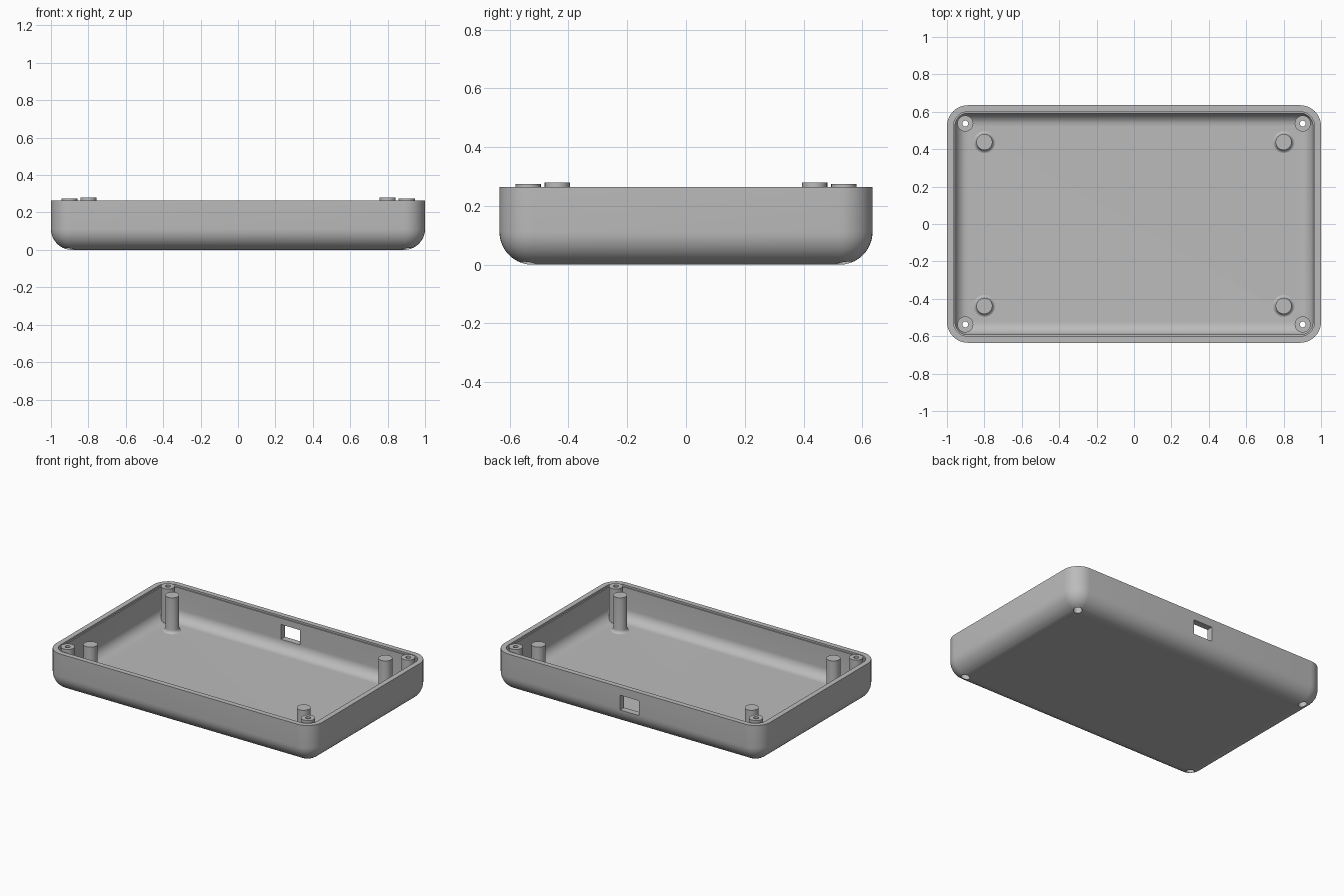
import bpy, bmesh, math

if "Cube" in bpy.data.objects:
    bpy.data.objects.remove(bpy.data.objects["Cube"], do_unlink=True)

HX, HY, TOP = 1.0, 0.635, 0.265     # half length, half width, rim height
R, WALL = 0.112, 0.043              # edge radius, wall thickness

grey = bpy.data.materials.new("plain grey")
grey.use_nodes = True
grey.diffuse_color = (0.5, 0.5, 0.5, 1)
grey.node_tree.nodes["Principled BSDF"].inputs["Base Color"].default_value = (0.5, 0.5, 0.5, 1)


def finish(bm, name):
    bmesh.ops.recalc_face_normals(bm, faces=bm.faces)
    me = bpy.data.meshes.new(name)
    bm.to_mesh(me)
    bm.free()
    me.materials.append(grey)
    ob = bpy.data.objects.new(name, me)
    bpy.context.collection.objects.link(ob)
    return ob


def loft(bm, loops):
    """Skin a stack of equal point loops and cap both ends."""
    rings = [[bm.verts.new(p) for p in loop] for loop in loops]
    n = len(rings[0])
    for a, b in zip(rings, rings[1:]):
        for i in range(n):
            bm.faces.new((a[i], a[(i + 1) % n], b[(i + 1) % n], b[i]))
    bm.faces.new(rings[0][::-1])
    bm.faces.new(rings[-1])


def rounded_rect(inset, z, seg=10):
    r = max(R - inset, 0.003)
    pts = []
    for k, (sx, sy) in enumerate(((1, 1), (-1, 1), (-1, -1), (1, -1))):
        for i in range(seg + 1):
            a = math.pi / 2 * (k + i / seg)
            pts.append((sx * (HX - inset - r) + r * math.cos(a),
                        sy * (HY - inset - r) + r * math.sin(a), z))
    return pts


def posts(bm, x, y, profile, n=24):
    """Turn a (radius, height) profile at all four mirrored positions."""
    for cx in (-x, x):
        for cy in (-y, y):
            loft(bm, [[(cx + r * math.cos(2 * math.pi * i / n),
                        cy + r * math.sin(2 * math.pi * i / n), z) for i in range(n)]
                      for r, z in profile])


# Tray shell: rounded outside, stepped rim, rounded inside
arc = [math.pi / 2 * i / 10 for i in range(11)]
ri = R - WALL
floor_z = 0.04
profile = [(R * (1 - math.sin(t)), R * (1 - math.cos(t))) for t in arc]
profile += [(0, TOP), (0.035, TOP), (0.035, TOP - 0.012), (WALL, TOP - 0.012)]
profile += [(R - ri * math.sin(t), floor_z + ri * (1 - math.cos(t))) for t in reversed(arc)]
bm = bmesh.new()
loft(bm, [rounded_rect(d, z) for d, z in profile])
shell = finish(bm, "tray_shell")

# Screw bosses in the corners
bm = bmesh.new()
posts(bm, 0.902, 0.537, [(0.043, 0.03), (0.043, 0.275)])
bosses = finish(bm, "screw_bosses")

# Standoffs with flared feet
bm = bmesh.new()
flare = [(0.043 + 0.022 * (1 - math.sin(t)), 0.039 + 0.022 * (1 - math.cos(t)))
         for t in arc[::2]]
posts(bm, 0.80, 0.438, [(0.065, 0.03)] + flare + [(0.043, 0.28)])
standoffs = finish(bm, "standoffs")

# Cutter: stepped screw holes and the port in the back wall
bm = bmesh.new()
posts(bm, 0.902, 0.537, [(0.027, -0.03), (0.027, 0.05), (0.016, 0.05), (0.016, 0.32)])
x0, x1, z0, z1 = -0.092, 0.05, 0.11, 0.21
loft(bm, [[(x0, y, z0), (x1, y, z0), (x1, y, z1), (x0, y, z1)] for y in (0.56, 0.70)])
cutter = finish(bm, "hole_cutter")
cutter.hide_render = True

for ob in (shell, bosses):
    mod = ob.modifiers.new("holes", 'BOOLEAN')
    mod.operation, mod.solver, mod.object = 'DIFFERENCE', 'EXACT', cutter
    bpy.context.view_layer.objects.active = ob
    bpy.ops.object.modifier_apply(modifier=mod.name)
bpy.data.objects.remove(cutter, do_unlink=True)

# Smooth the rounded surfaces, keep hard edges
bpy.ops.object.select_all(action='DESELECT')
for ob in (shell, bosses, standoffs):
    ob.select_set(True)
bpy.context.view_layer.objects.active = shell
bpy.ops.object.shade_smooth_by_angle(angle=math.radians(30))
